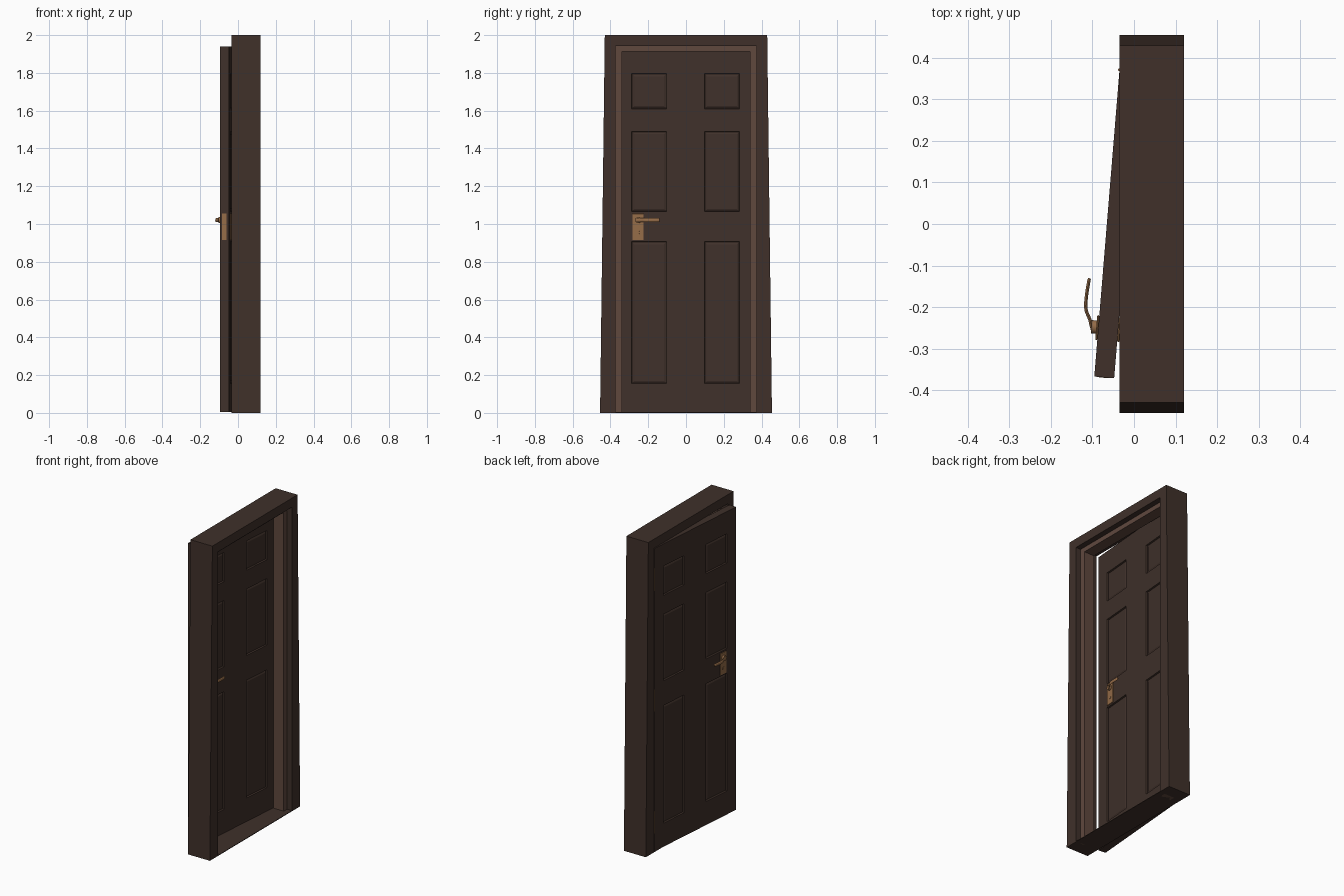
import bpy, bmesh, math
from mathutils import Matrix, Vector

if "Cube" in bpy.data.objects:
    bpy.data.objects.remove(bpy.data.objects["Cube"])


def material(name, rgb):
    m = bpy.data.materials.new(name)
    m.diffuse_color = (*rgb, 1)
    m.use_nodes = True
    m.node_tree.nodes["Principled BSDF"].inputs["Base Color"].default_value = m.diffuse_color
    return m


WOOD = material("dark_wood", (0.05, 0.03, 0.023))
TRIM = material("light_wood", (0.115, 0.065, 0.048))
BRASS = material("brass", (0.30, 0.15, 0.065))

# Door leaf is modelled closed, centred on its mid plane, then swung on the hinge
T = 0.024
HINGE = Vector((-0.035, 0.37, 0))
SWING = (Matrix.Translation(HINGE) @ Matrix.Rotation(math.radians(-4.7), 4, 'Z')
         @ Matrix.Translation((T, -0.37, 0)))


def finish(name, bm, mat, matrix=None, mirror=False, smooth=False):
    bmesh.ops.recalc_face_normals(bm, faces=bm.faces)
    me = bpy.data.meshes.new(name)
    bm.to_mesh(me)
    bm.free()
    me.materials.append(mat)
    ob = bpy.data.objects.new(name, me)
    bpy.context.collection.objects.link(ob)
    if matrix:
        ob.matrix_world = matrix
    if mirror:
        ob.modifiers.new("other_side", 'MIRROR')
    if smooth:
        bpy.ops.object.select_all(action='DESELECT')
        ob.select_set(True)
        bpy.context.view_layer.objects.active = ob
        bpy.ops.object.shade_smooth_by_angle(angle=math.radians(40))
    return ob


def add_box(bm, x0, x1, y0, y1, z0, z1):
    m = (Matrix.Translation(((x0 + x1) / 2, (y0 + y1) / 2, (z0 + z1) / 2))
         @ Matrix.Diagonal((x1 - x0, y1 - y0, z1 - z0, 1)))
    bmesh.ops.create_cube(bm, size=1, matrix=m)


def add_cylinder(bm, r, depth, centre, axis='Z', n=20):
    rot = Matrix.Rotation(math.pi / 2, 4, 'Y') if axis == 'X' else Matrix()
    bmesh.ops.create_cone(bm, cap_ends=True, segments=n, radius1=r, radius2=r,
                          depth=depth, matrix=Matrix.Translation(centre) @ rot)


def arch(name, mat, x0, x1, foot, shoulder, top, inner, inner_top):
    """Upside-down U outline in the yz plane, extruded along x."""
    bm = bmesh.new()
    out = [(-foot, 0), (-shoulder, top), (shoulder, top), (foot, 0)]
    ins = [(-inner, 0), (-inner, inner_top), (inner, inner_top), (inner, 0)]
    a = [bm.verts.new((x0, *p)) for p in out]
    b = [bm.verts.new((x0, *p)) for p in ins]
    faces = [bm.faces.new((a[i], a[i + 1], b[i + 1], b[i])) for i in range(3)]
    ext = bmesh.ops.extrude_face_region(bm, geom=faces, use_keep_orig=True)
    moved = [g for g in ext["geom"] if isinstance(g, bmesh.types.BMVert)]
    bmesh.ops.translate(bm, verts=moved, vec=(x1 - x0, 0, 0))
    return finish(name, bm, mat)


# Frame with slightly tapered outer sides, door stop and thin sill
arch("door_frame", WOOD, -0.035, 0.12, 0.455, 0.43, 2.0, 0.373, 1.942)
arch("door_stop", TRIM, 0.014, 0.085, 0.373, 0.373, 1.942, 0.34, 1.912)
bm = bmesh.new()
add_box(bm, -0.035, 0.12, -0.373, 0.373, 0, 0.004)
finish("sill", bm, WOOD)

# Door leaf: cut into a grid, then sink the six panels on both faces
COLS = [(-0.287, -0.10), (0.10, 0.287)]
ROWS = [(0.155, 0.907), (1.065, 1.49), (1.61, 1.797)]
bm = bmesh.new()
add_box(bm, -T, T, -0.37, 0.37, 0.005, 1.939)
for spans, axis in ((COLS, 1), (ROWS, 2)):
    for v in (v for s in spans for v in s):
        co, no = Vector(), Vector()
        co[axis], no[axis] = v, 1
        bmesh.ops.bisect_plane(bm, geom=bm.verts[:] + bm.edges[:] + bm.faces[:],
                               plane_co=co, plane_no=no)
bm.normal_update()


def is_panel(f):
    c = f.calc_center_median()
    return (abs(f.normal.x) > 0.9 and any(a < c.y < b for a, b in COLS)
            and any(a < c.z < b for a, b in ROWS))


panels = [f for f in bm.faces if is_panel(f)]
bmesh.ops.inset_individual(bm, faces=panels, thickness=0.004, depth=-0.009)
bmesh.ops.inset_individual(bm, faces=panels, thickness=0.017, depth=0.005)
finish("door_leaf", bm, WOOD, SWING)

# Handle plates with boss and lock barrel, mirrored to both faces
bm = bmesh.new()
add_box(bm, -T - 0.005, -T, -0.282, -0.222, 0.915, 1.055)
bmesh.ops.bevel(bm, geom=bm.edges[:], offset=0.0015, segments=1, affect='EDGES')
finish("handle_plate", bm, BRASS, SWING, mirror=True)
bm = bmesh.new()
add_cylinder(bm, 0.016, 0.013, (-T - 0.0105, -0.251, 1.02), 'X')
add_cylinder(bm, 0.009, 0.004, (-T - 0.006, -0.251, 0.955), 'X')
finish("handle_boss", bm, BRASS, SWING, mirror=True, smooth=True)

# Lever: flattened oval swept along a curved path (distance from face, y)
PATH = [(0.015, -0.258), (0.018, -0.247), (0.021, -0.236), (0.026, -0.226),
        (0.0315, -0.216), (0.0345, -0.205), (0.035, -0.19), (0.0345, -0.172),
        (0.033, -0.152), (0.0315, -0.138), (0.031, -0.135)]
bm = bmesh.new()
rings = []
for i, (d, y) in enumerate(PATH):
    p, q = PATH[max(i - 1, 0)], PATH[min(i + 1, len(PATH) - 1)]
    t = Vector((-(q[0] - p[0]), q[1] - p[1], 0)).normalized()
    n = Vector((t.y, -t.x, 0))
    k = 0.7 if i in (0, len(PATH) - 1) else 1
    c = Vector((-T - d, y, 1.02))
    rings.append([bm.verts.new(c + n * (0.004 * k * math.cos(a))
                               + Vector((0, 0, 0.0105 * k * math.sin(a))))
                  for a in (j * math.tau / 12 for j in range(12))])
for r, s in zip(rings, rings[1:]):
    for j in range(12):
        bm.faces.new((r[j], r[(j + 1) % 12], s[(j + 1) % 12], s[j]))
bm.faces.new(rings[0])
bm.faces.new(rings[-1])
finish("handle_lever", bm, BRASS, SWING, mirror=True, smooth=True)

# Latch plate on the free edge of the leaf
bm = bmesh.new()
add_box(bm, -0.012, 0.012, -0.371, -0.369, 0.915, 1.055)
finish("latch_plate", bm, BRASS, SWING)

# Three hinge knuckles
for name, z in (("lower", 0.19), ("middle", 0.97), ("upper", 1.74)):
    bm = bmesh.new()
    add_cylinder(bm, 0.0035, 0.14, (HINGE.x, 0.3715, z), n=12)
    finish(name + "_hinge", bm, BRASS, smooth=True)
